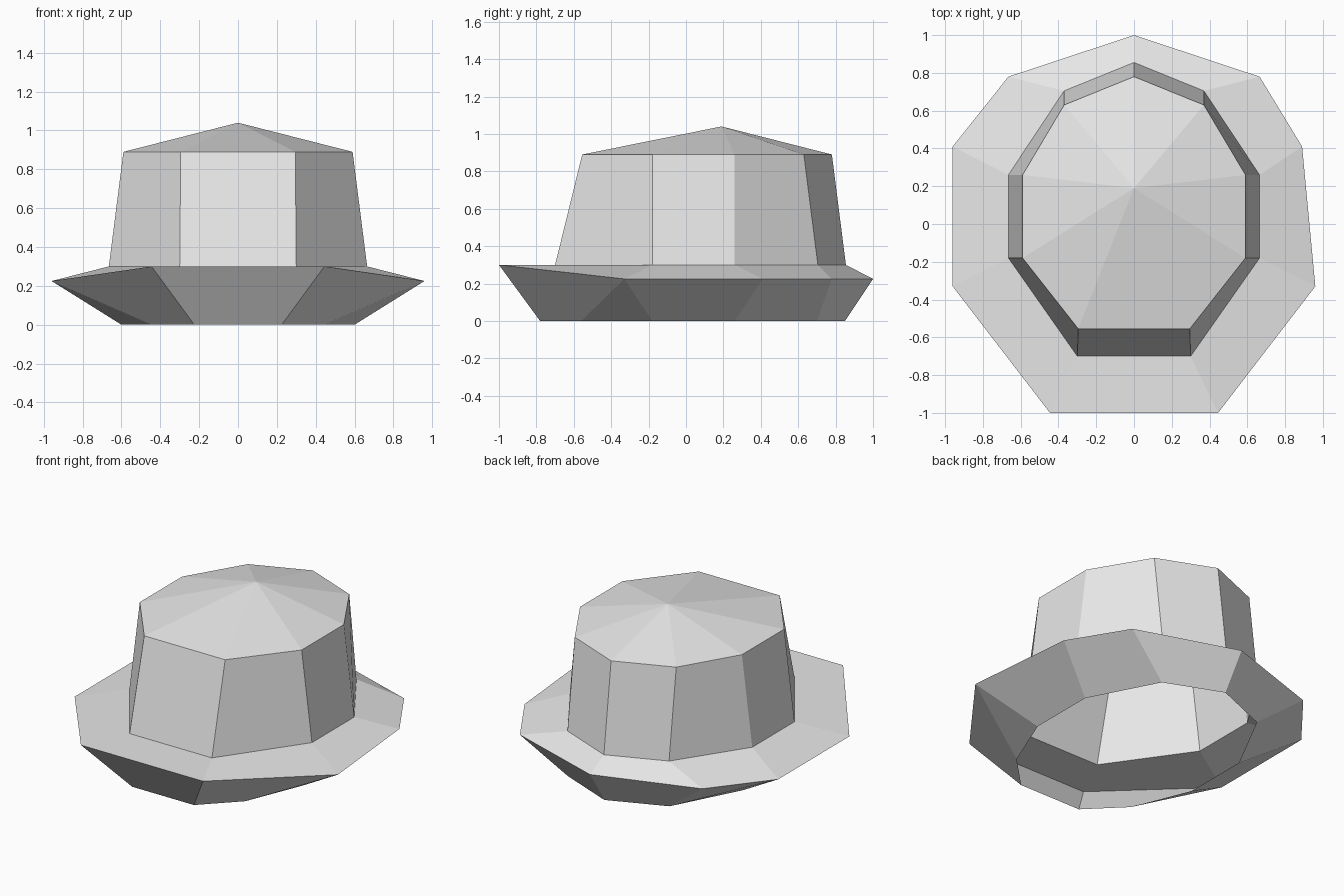
import bpy
import bmesh

cube = bpy.data.objects.get("Cube")
if cube:
    bpy.data.objects.remove(cube, do_unlink=True)

# Single felt colour
felt = bpy.data.materials.new("light_grey_felt")
felt.use_nodes = True
grey = (0.8, 0.8, 0.8, 1.0)
felt.diffuse_color = grey
felt.node_tree.nodes["Principled BSDF"].inputs["Base Color"].default_value = grey


def ring(half):
    """Mirror a front-to-back half outline into a closed ring; the last point is on the axis."""
    return half + [(-x, y, z) for x, y, z in reversed(half[:-1])]


def level(points, z):
    return [(x, y, z) for x, y in points]


def shell(name, lower, upper, apex=None):
    """Bridge two rings; repeated points collapse a quad to a triangle. Optionally cap with a fan."""
    bm = bmesh.new()
    cache = {}

    def vert(p):
        if p not in cache:
            cache[p] = bm.verts.new(p)
        return cache[p]

    count = len(lower)
    for i in range(count):
        j = (i + 1) % count
        corners = dict.fromkeys((lower[i], lower[j], upper[j], upper[i]))
        bm.faces.new([vert(p) for p in corners])
        if apex:
            bm.faces.new([vert(upper[i]), vert(upper[j]), vert(apex)])
    mesh = bpy.data.meshes.new(name)
    bm.to_mesh(mesh)
    bm.free()
    mesh.materials.append(felt)
    obj = bpy.data.objects.new(name, mesh)
    bpy.context.collection.objects.link(obj)
    return obj


# Outlines, from the front corner round to the back
crown_base = ring(level([(0.30, -0.70), (0.665, -0.18), (0.665, 0.26), (0.37, 0.705), (0, 0.855)], 0.30))
crown_top = ring(level([(0.295, -0.555), (0.59, -0.18), (0.59, 0.26), (0.37, 0.63), (0, 0.78)], 0.89))
bottom = ring(level([(0.225, -0.78), (0.445, -0.56), (0.6, -0.18), (0.6, 0.26), (0.37, 0.70), (0, 0.85)], 0))

# The brim is raised at the front and slightly narrower on one side at the rear
front = (0.445, -1.0, 0.30)
side = (0.96, -0.33, 0.225)
brim_half = [front, side, (0.89, 0.41, 0.225), (0.665, 0.78, 0.225), (0, 1.0, 0.225)]
brim_edge = ring(brim_half)
wall_edge = ring([front, side] + brim_half[1:])
wide = (-0.96, 0.41, 0.225)
brim_edge[-3] = wide
wall_edge[-4] = wide

# Crown with a low pointed cap, brim top, and sloping wall open underneath
shell("crown", crown_base, crown_top, apex=(0, 0.19, 1.04))
shell("brim_top", brim_edge, crown_base)
shell("under_brim", bottom, wall_edge)
